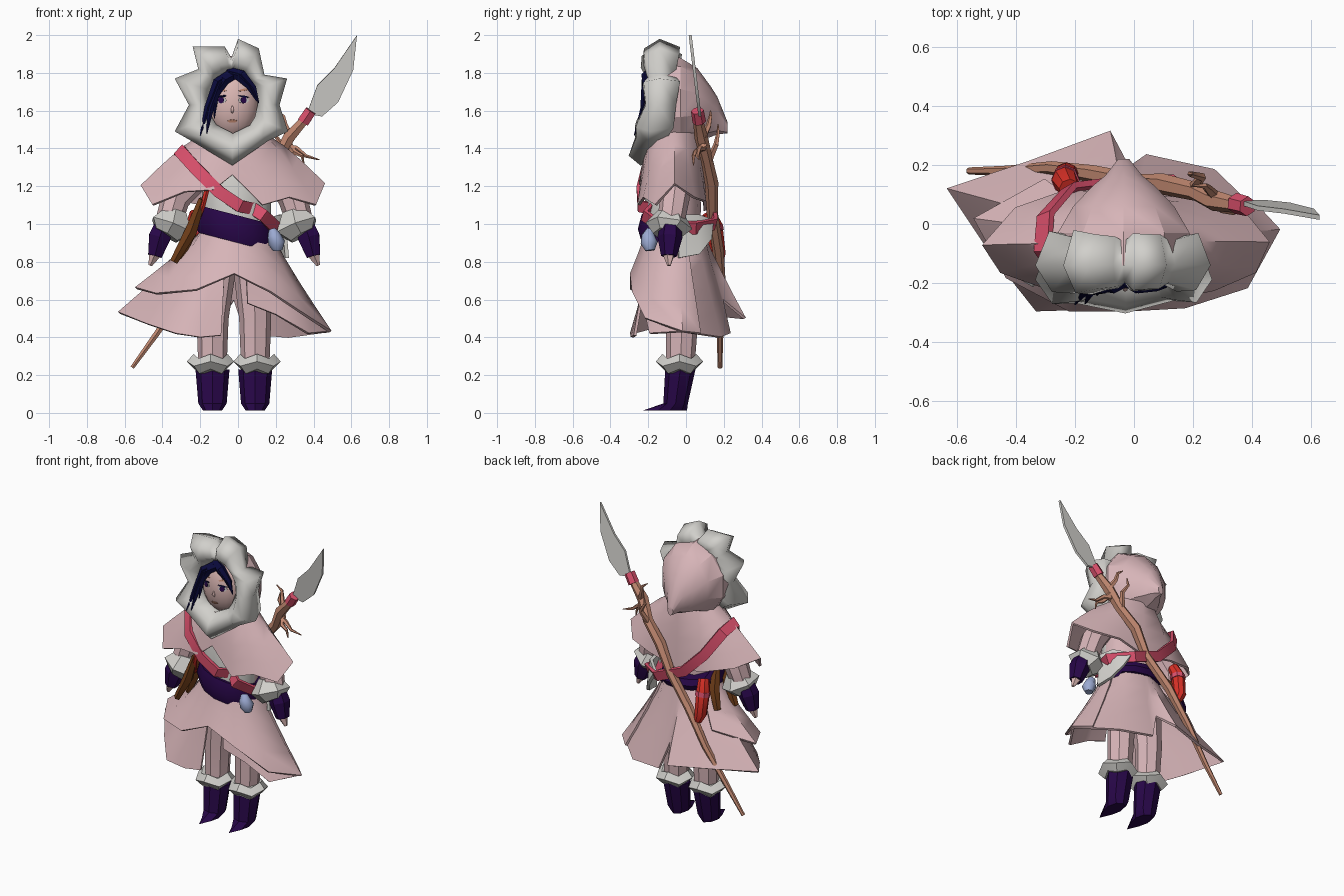
import bpy, bmesh, math
from mathutils import Vector

cube = bpy.data.objects.get("Cube")
if cube:
    bpy.data.objects.remove(cube, do_unlink=True)


def colour(name, *rgb):
    material = bpy.data.materials.new(name)
    material.use_nodes = True
    material.diffuse_color = (*rgb, 1)
    material.node_tree.nodes["Principled BSDF"].inputs["Base Color"].default_value = (*rgb, 1)
    return material


pink = colour("dusty pink cloth", .68, .46, .48)
grey = colour("pale grey fur", .64, .63, .6)
purple = colour("deep purple leather", .021, .002, .066)
rose = colour("rose strap", .7, .08, .15)
red = colour("bright red", .7, .03, .02)
wood = colour("light wood", .54, .25, .165)
brown = colour("dark brown", .17, .05, .01)
blue = colour("pale blue", .33, .4, .64)
navy = colour("navy hair", .003, .003, .045)
skin = colour("skin", .72, .48, .46)


def finish(name, bm, material, thick=0, angle=40):
    bmesh.ops.recalc_face_normals(bm, faces=bm.faces[:])
    mesh = bpy.data.meshes.new(name)
    bm.to_mesh(mesh)
    bm.free()
    mesh.materials.append(material)
    obj = bpy.data.objects.new(name, mesh)
    bpy.context.collection.objects.link(obj)
    bpy.ops.object.select_all(action='DESELECT')
    obj.select_set(True)
    bpy.context.view_layer.objects.active = obj
    if thick:
        solid = obj.modifiers.new("thickness", 'SOLIDIFY')
        solid.thickness, solid.offset = thick, 0
        bpy.ops.object.modifier_apply(modifier=solid.name)
    bpy.ops.object.shade_smooth_by_angle(angle=math.radians(angle))
    return obj


def loft(name, rings, material, closed=True, loop=False, caps=False, thick=0, angle=40):
    """Skin a list of equal rings with quads."""
    bm = bmesh.new()
    rows = [[bm.verts.new(p) for p in ring] for ring in rings]
    count = len(rows[0])
    pairs = list(zip(rows, rows[1:])) + ([(rows[-1], rows[0])] if loop else [])
    for low, high in pairs:
        for i in range(count if closed else count - 1):
            j = (i + 1) % count
            bm.faces.new((low[i], low[j], high[j], high[i]))
    if caps:
        bm.faces.new(rows[0])
        bm.faces.new(rows[-1])
    return finish(name, bm, material, thick, angle)


def oval(centre, wide, deep, sides=8, u=Vector((1, 0, 0)), v=Vector((0, 1, 0))):
    turns = [math.tau * i / sides - math.pi / 2 for i in range(sides)]
    return [Vector(centre) + u * wide * math.cos(a) + v * deep * math.sin(a) for a in turns]


def tube(name, path, radii, material, sides=6, angle=40):
    path = [Vector(p) for p in path]
    rings = []
    for i, p in enumerate(path):
        along = path[min(i + 1, len(path) - 1)] - path[max(i - 1, 0)]
        u = along.cross(Vector((0, 1, 0))).normalized()
        v = u.cross(along).normalized()
        rings.append(oval(p, radii[i], radii[i], sides, u, v))
    return loft(name, rings, material, caps=True, angle=angle)


def plate(name, points, material, thick):
    bm = bmesh.new()
    face = bm.faces.new([bm.verts.new(p) for p in points])
    bmesh.ops.triangulate(bm, faces=[face])
    return finish(name, bm, material, thick)


def drape(name, hem, top, wide, deep, power, closed, thick=.015, steps=4):
    """Hang cloth from an oval down to a free hem."""
    top = Vector(top)
    rows = []
    for k in range(steps + 1):
        t = k / steps
        row = []
        for point in hem:
            end = Vector(point)
            a = math.atan2((end.y - top.y) / deep, (end.x - top.x) / wide)
            start = top + Vector((wide * math.cos(a), deep * math.sin(a), 0))
            p = start.lerp(end, t ** power)
            p.z = start.z + (end.z - start.z) * t
            row.append(p)
        rows.append(row)
    return loft(name, rows, pink, closed=closed, thick=thick, angle=50)


# Legs, fur boot cuffs, pointed boots, arms, fur sleeve cuffs, gloves and hands
for side, s in (("right", -1), ("left", 1)):
    x = s * .113 - .022
    tube(side + "_trouser", [(x, -.03, .24), (x, -.02, .5), (x * .8, -.02, .78)], [.075, .085, .1], pink, 8, 25)
    cuff = [oval((x + s * .01, -.035, z), r, r, 8) for z, r in ((.22, .085), (.26, .125), (.3, .09))]
    for ring in cuff:
        for i, p in enumerate(ring):
            p.z += .012 * (-1) ** i
    loft(side + "_boot_cuff", cuff, grey, caps=True, angle=25)
    boot = [oval((x, y, z), w, d, 8) for y, z, w, d in
            ((-.085, .012, .05, .09), (-.055, .05, .075, .065), (-.03, .23, .09, .08))]
    boot[0][0].y = -.23
    loft(side + "_boot", boot, purple, caps=True, angle=30)
    a = -.02
    tube(side + "_sleeve", [(s * .2, -.05, 1.27), (a + s * .31, -.06, 1.14), (a + s * .35, -.08, 1)], [.075, .08, .07], pink, 8, 25)
    tube(side + "_sleeve_cuff", [(a + s * .31, -.08, 1.07), (a + s * .33, -.09, .99), (a + s * .36, -.1, .94)],
         [.065, .125, .075], grey, 6, 20)
    tube(side + "_glove", [(a + s * .37, -.08, 1), (a + s * .395, -.085, .93), (a + s * .42, -.09, .83)],
         [.055, .066, .042], purple, 6, 20)
    tube(side + "_hand", [(a + s * .42, -.09, .84), (a + s * .445, -.09, .78)], [.034, .01], skin, 5)

# Coat body with a pale vest front
body = loft("vest", [oval((-.01, -.07, z), w, d, 12) for z, w, d in
                     ((.9, .18, .14), (1.1, .185, .15), (1.28, .17, .13), (1.46, .1, .08))], grey, caps=True)
body.data.materials.append(pink)
for face in body.data.polygons:
    if face.center.y > -.1:
        face.material_index = 1

# Slanted belt, narrower behind
belt = []
for lift, grow in ((-.07, 0), (0, .02), (.075, 0)):
    ring = oval((-.015, -.05, .97), .2 + grow, .185 + grow, 14)
    for p in ring:
        front = p.y < 0
        p.z += lift * (1 if front else .5) - p.x * (.26 if front else .05)
        if not front:
            p.y *= .85
    belt.append(ring)
loft("belt", belt, purple, caps=True)

# Long split skirt, front overskirt and shoulder cape
drape("skirt", [(-.09, -.27, .41), (-.2, -.285, .4), (-.33, -.29, .42), (-.48, -.1, .47), (-.63, .12, .53),
                (-.35, .21, .51), (-.08, .31, .5), (-.02, .19, .6), (.04, .23, .42), (.27, .18, .4),
                (.48, -.02, .43), (.37, -.19, .42), (.2, -.21, .52), (.05, -.23, .58)],
      (-.015, -.05, .95), .18, .14, 1.1, False)
drape("overskirt", [(-.3, .15, .74), (-.54, .02, .66), (-.43, -.18, .63), (-.22, -.29, .65), (-.02, -.29, .735),
                    (.17, -.28, .64), (.38, -.215, .5), (.49, -.02, .43), (.4, .075, .42)],
      (-.015, -.055, .95), .188, .155, 1.12, False)
drape("shoulder_cape", [(-.03, -.23, 1.26), (-.13, -.25, 1.18), (-.28, -.22, 1.17), (-.45, -.16, 1.1),
                        (-.51, -.07, 1.2), (-.4, .05, 1.15), (-.2, .12, 1.1), (0, .1, 1.07), (.2, .1, 1.12),
                        (.37, .04, 1.14), (.455, -.06, 1.21), (.41, -.16, 1.1), (.27, -.22, 1.14), (.13, -.25, 1.1)],
      (-.02, -.06, 1.48), .15, .14, .82, True)

# Hood narrowing to a drooping point at the back
across, up = Vector((1, 0, 0)), Vector((0, 0, 1))
hood = [oval((-.035, y, z), w, h, 10, across, up) for y, z, w, h in
        ((-.14, 1.64, .22, .25), (-.03, 1.64, .235, .24), (.06, 1.635, .18, .19),
         (.13, 1.595, .11, .135), (.165, 1.575, .065, .1), (.22, 1.51, .02, .03))]
loft("hood", hood, pink, caps=True, angle=30)

# Lumpy fur ring around the face
rim = [(-.24, 1.94), (-.15, 1.94), (-.07, 1.94), (-.035, 1.88), (0, 1.98), (.11, 1.93), (.14, 1.79), (.26, 1.77),
       (.22, 1.63), (.265, 1.49), (.16, 1.44), (-.03, 1.31), (-.23, 1.43), (-.335, 1.49), (-.26, 1.63),
       (-.335, 1.77), (-.21, 1.82)]
fur = []
for x, z in rim:
    a = math.atan2(z - 1.645, x + .025)
    inner = Vector((-.025 + .13 * math.cos(a), 0, 1.645 + .165 * math.sin(a)))
    outer = Vector((x, 0, z))
    fat = .28 * (outer - inner).length + .05
    section = []
    for t, out in ((0, -.45), (.3, -1), (.7, -.95), (1, -.1), (.75, 1), (.1, .8)):
        p = inner.lerp(outer, t)
        p.y = -.13 + min(0, z - 1.65) * .3 * (.3 + .7 * t) + out * fat
        section.append(p)
    fur.append(section)
loft("fur_ring", fur, grey, loop=True, angle=150)

# Head and nose
head_centre, head_size = Vector((-.03, -.11, 1.64)), Vector((.14, .11, .19))
bm = bmesh.new()
bmesh.ops.create_uvsphere(bm, u_segments=20, v_segments=14, radius=1)
for v in bm.verts:
    v.co = head_centre + v.co * head_size
finish("head", bm, skin, angle=60)


def on_face(x, z, lift):
    left = 1 - ((x + .03) / .14) ** 2 - ((z - 1.64) / .19) ** 2
    return Vector((x, -.11 - .11 * math.sqrt(max(left, .15)) - lift, z))


def patch(name, x, z, wide, high, material, lift, tilt=0, sides=8):
    ring = oval((x, 0, z), wide, high, sides, across, up)
    plate(name, [on_face(p.x, p.z + (p.x - x) * tilt, lift) for p in ring], material, .003)


tube("nose", [on_face(-.03, 1.63, -.005), on_face(-.03, 1.605, .003), on_face(-.03, 1.585, -.008)], [.003, .009, .006], skin, 6, 150)

# Painted eyes, brows and mouth
for side, s in (("right", -1), ("left", 1)):
    x = -.03 + s * .06
    patch(side + "_eye_white", x, 1.655, .028, .017, grey, .003)
    patch(side + "_iris", x, 1.656, .016, .018, purple, .006)
    patch(side + "_lash", x, 1.675, .03, .005, navy, .007, s * -.15)
    patch(side + "_brow", x, 1.71, .028, .006, wood, .004, s * .15)
patch("mouth", -.03, 1.545, .026, .008, wood, .004)

# Swept fringe of tapered strands, hanging forward of the fur at the tips
strands = [[(-.02, 1.81), (-.11, 1.75), (-.16, 1.62), (-.2, 1.47)],
           [(-.01, 1.81), (-.1, 1.74), (-.145, 1.61), (-.165, 1.48)],
           [(0, 1.8), (-.07, 1.76), (-.12, 1.68), (-.125, 1.56)],
           [(-.05, 1.81), (.02, 1.79), (.08, 1.72), (.11, 1.64)],
           [(-.04, 1.8), (.01, 1.78), (.06, 1.73), (.1, 1.65)]]
for i, strand in enumerate(strands):
    locks = [on_face(x, z, .012) for x, z in strand]
    for p in locks[1:]:
        p.y = min(p.y, -.21 - max(0, 1.65 - p.z) * .35)
    tube(f"hair_strand_{i}", locks, [.022, .026, .018, .003], navy, 5, 30)

# Strap from the right shoulder to the left hip, dipping under the vest
path = [Vector(p) for p in ((-.31, -.09, 1.39), (-.22, -.22, 1.29), (-.1, -.25, 1.17), (.01, -.245, 1.095),
                            (.08, -.18, 1.08), (.135, -.22, 1.045), (.2, -.13, .98), (.255, .05, .98), (.12, .15, 1),
                            (-.08, .14, 1.08), (-.22, .12, 1.22), (-.3, .03, 1.36))]
band = []
for i, p in enumerate(path):
    along = path[(i + 1) % len(path)] - path[i - 1]
    edge = along.cross(p - Vector((0, -.05, 1.1))).normalized() * .033
    band.append([p - edge, p + edge])
loft("shoulder_strap", band, rose, closed=False, loop=True, thick=.022)

# Spear with gnarled shaft, twigs, binding and blade
tube("spear_shaft", [(-.56, .18, .24), (-.43, .18, .42), (-.28, .19, .64), (-.14, .17, .86), (.02, .14, 1.05),
                     (.1, .135, 1.22), (.21, .11, 1.34), (.27, .08, 1.46), (.37, .06, 1.57)],
     [.012, .018, .023, .03, .03, .036, .032, .036, .024], wood, 6, 25)
twigs = [[(.28, .09, 1.46), (.25, .12, 1.52), (.24, .13, 1.57), (.2, .13, 1.6)],
         [(.24, .1, 1.4), (.31, .07, 1.4), (.36, .06, 1.36), (.43, .07, 1.34)],
         [(.2, .12, 1.33), (.23, .16, 1.42), (.19, .17, 1.48), (.2, .17, 1.53)],
         [(.27, .1, 1.42), (.3, .05, 1.38), (.34, .04, 1.36), (.35, .04, 1.31)]]
for i, twig in enumerate(twigs):
    tube(f"spear_twig_{i}", twig, [.02, .015, .01, .003], wood, 5)
tube("spear_binding", [(.345, .07, 1.54), (.385, .06, 1.6)], [.036, .034], rose, 6)
blade = [(.37, 1.6), (.42, 1.735), (.51, 1.825), (.63, 2), (.61, 1.815), (.53, 1.645), (.445, 1.57), (.39, 1.58)]
plate("spear_blade", [(x, .07 - (z - 1.6) * .12, z) for x, z in blade], grey, .016)

# Hip gear: red case and cord, brown cords, blue pouch and fur flap
tube("red_case", [(-.22, .12, 1.06), (-.235, .15, .99), (-.23, .17, .84), (-.21, .17, .79)], [.035, .044, .04, .026], red, 8)
tube("case_collar", [(-.233, .148, .99), (-.232, .153, .96)], [.048, .048], rose, 8)
tube("red_cord", [(-.16, -.2, 1.2), (-.185, -.2, 1.1), (-.22, -.15, 1)], [.014, .014, .012], red, 5)
for i, y in enumerate((-.17, -.09, .06)):
    tube(f"brown_cord_{i}", [(-.19, -.19 + .06 * i, 1.13), (-.25, y - .01, .96), (-.34 + .03 * i, y, .8 + .02 * i)],
         [.02, .034, .022], brown, 5)
tube("blue_pouch", [(.18, -.19, .97), (.19, -.2, .94), (.205, -.195, .9), (.21, -.19, .86)], [.02, .035, .045, .025], blue, 8, 60)
flap = [(.24, -.04, 1.05), (.22, .06, 1.05), (.13, .14, 1.02), (.19, .13, .92), (.24, .07, .84), (.26, -.04, .82)]
plate("fur_flap", flap, grey, .02)
